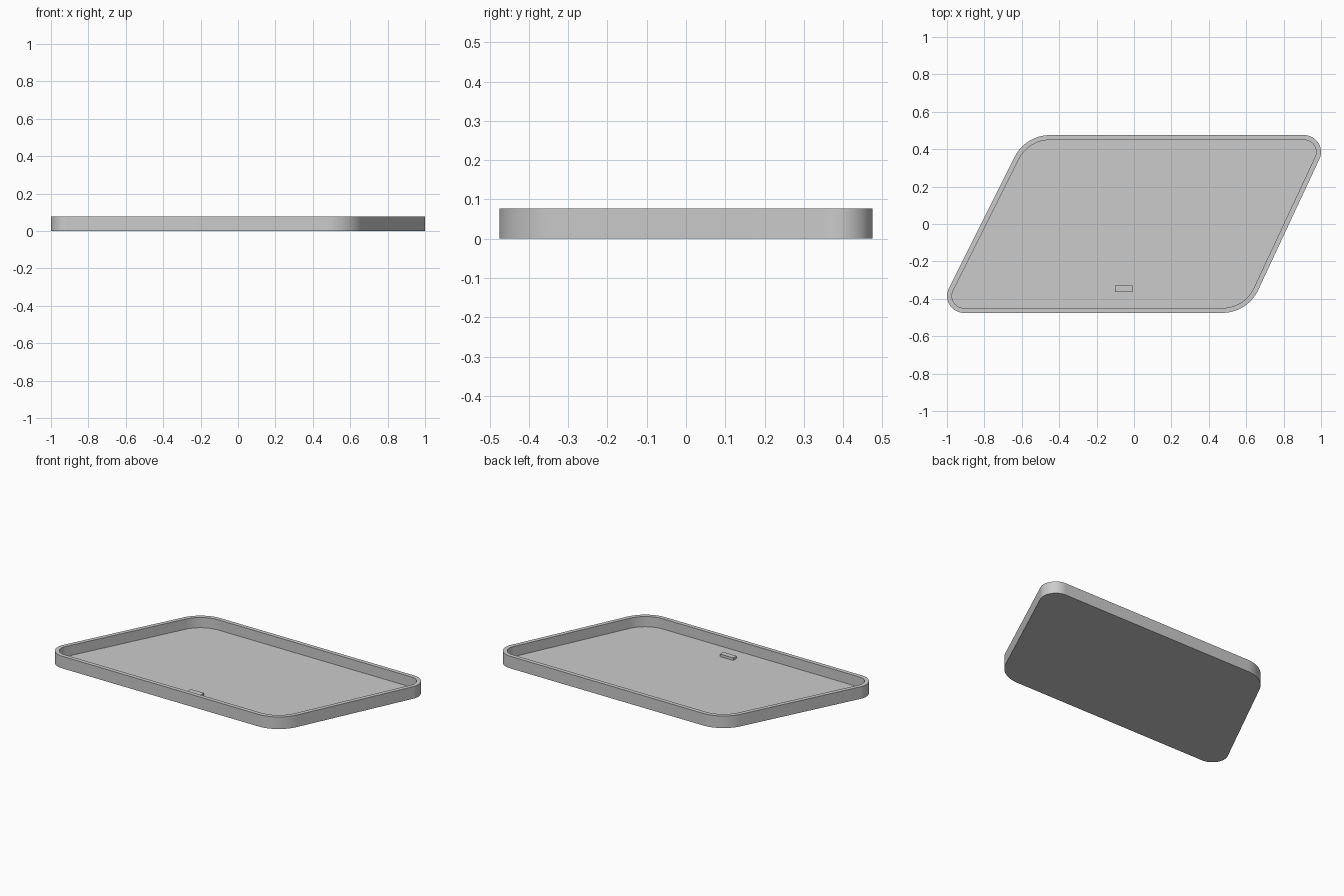
import bpy, bmesh
from math import pi
from mathutils import Vector

if "Cube" in bpy.data.objects:
    bpy.data.objects.remove(bpy.data.objects["Cube"], do_unlink=True)

HEIGHT, FLOOR = 0.077, 0.012

grey = bpy.data.materials.new("plain grey")
grey.use_nodes = True
grey.diffuse_color = (0.6, 0.6, 0.6, 1)
grey.node_tree.nodes["Principled BSDF"].inputs["Base Color"].default_value = (0.6, 0.6, 0.6, 1)

# Slanted outline, anticlockwise: sharp corner position and rounding radius
CORNERS = [((-1.055, -0.475), 0.09), ((0.607, -0.475), 0.21),
           ((1.051, 0.475), 0.09), ((-0.58, 0.475), 0.21)]


def outline(inset=0.0, steps=20):
    """Rounded slanted outline, moved inward by inset."""
    points = []
    for i, (corner, radius) in enumerate(CORNERS):
        p = Vector(corner)
        before = (p - Vector(CORNERS[i - 1][0])).normalized()
        after = (Vector(CORNERS[(i + 1) % 4][0]) - p).normalized()
        turn = before.cross(after)
        # Arc centre lies at the same distance from both edges
        centre = p + (after - before) * radius / turn
        start = Vector((before.y, -before.x))
        end = Vector((after.y, -after.x))
        for k in range(steps + 1):
            direction = start.slerp(end, k / steps)
            points.append(centre + direction * (radius - inset))
    return points


def finish(bm, name):
    bmesh.ops.recalc_face_normals(bm, faces=bm.faces)
    mesh = bpy.data.meshes.new(name)
    bm.to_mesh(mesh)
    bm.free()
    mesh.materials.append(grey)
    obj = bpy.data.objects.new(name, mesh)
    bpy.context.collection.objects.link(obj)
    return obj


# Tray: bottom, outer wall, rim, inner wall and floor as one closed shell
bm = bmesh.new()
rings = []
for inset, z in [(0, 0), (0, HEIGHT), (0.026, HEIGHT), (0.026, FLOOR)]:
    rings.append([bm.verts.new((p.x, p.y, z)) for p in outline(inset)])
for lower, upper in zip(rings, rings[1:]):
    for i in range(len(lower)):
        j = (i + 1) % len(lower)
        bm.faces.new((lower[i], lower[j], upper[j], upper[i]))
bm.faces.new(rings[0][::-1])
bm.faces.new(rings[-1])
tray = finish(bm, "tray")
bpy.ops.object.select_all(action="DESELECT")
tray.select_set(True)
bpy.context.view_layer.objects.active = tray
bpy.ops.object.shade_smooth_by_angle(angle=pi / 6)

# Small block standing on the tray floor
bm = bmesh.new()
bmesh.ops.create_cube(bm, size=1)
bmesh.ops.scale(bm, vec=(0.094, 0.034, 0.024), verts=bm.verts)
bmesh.ops.translate(bm, vec=(-0.055, -0.347, 0.016), verts=bm.verts)
finish(bm, "floor_block")
